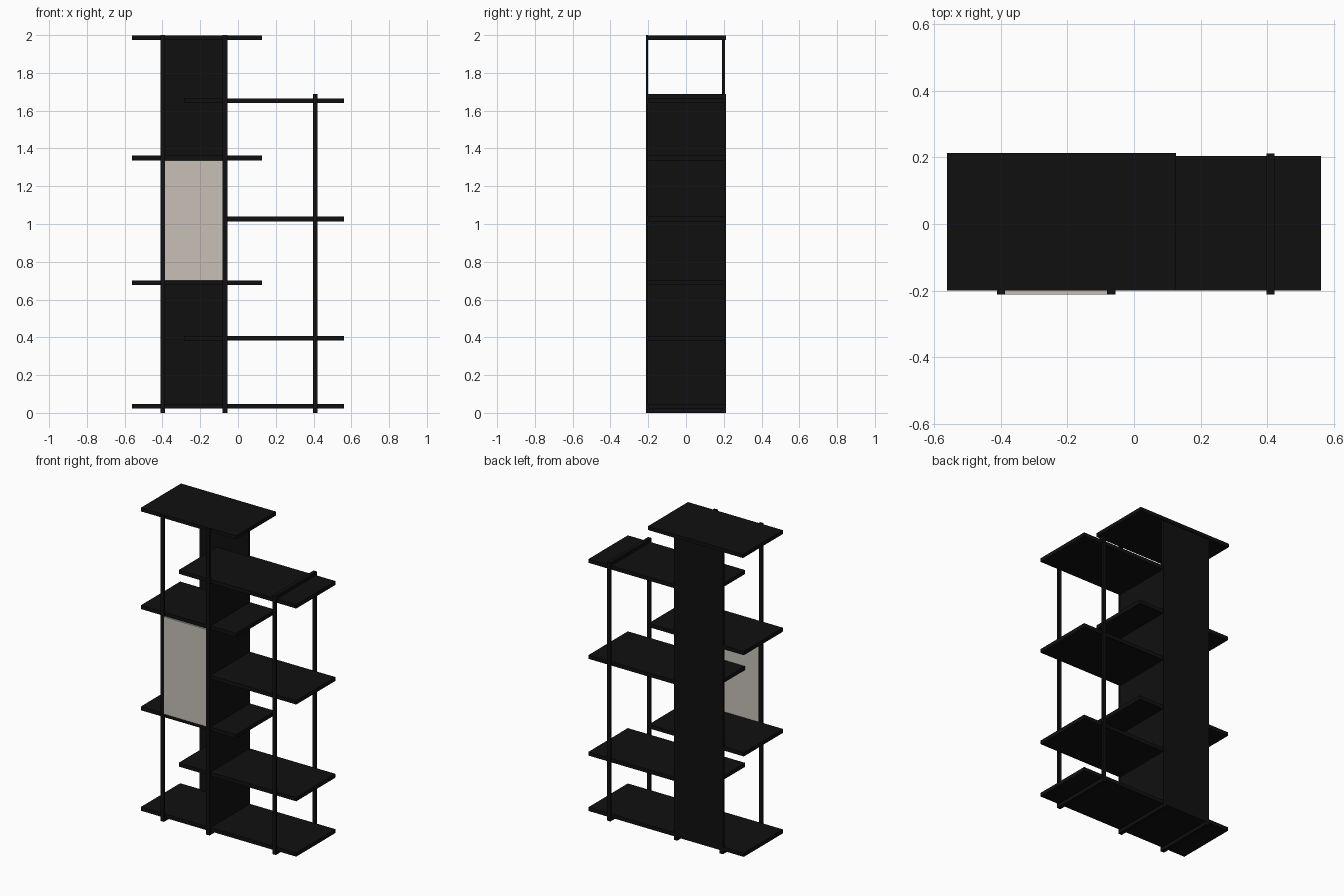
import bpy

if "Cube" in bpy.data.objects:
    bpy.data.objects.remove(bpy.data.objects["Cube"])


def material(name, rgb):
    m = bpy.data.materials.new(name)
    m.diffuse_color = (*rgb, 1)
    m.use_nodes = True
    m.node_tree.nodes["Principled BSDF"].inputs["Base Color"].default_value = m.diffuse_color
    return m


BLACK = material("black wood", (0.005, 0.005, 0.005))
BEIGE = material("warm grey", (0.57, 0.53, 0.475))


def box(name, x, y, z, mat=BLACK):
    """Box from (min, max) ranges on each axis."""
    bpy.ops.mesh.primitive_cube_add(size=1, location=[(a + b) / 2 for a, b in (x, y, z)])
    o = bpy.context.object
    o.name = name
    o.scale = [b - a for a, b in (x, y, z)]
    bpy.ops.object.transform_apply(location=False, rotation=False, scale=True)
    o.data.materials.append(mat)
    return o


FRONT, BACK, T = -0.2, 0.204, 0.025

# full width base shelf
box("base_shelf", (-0.56, 0.56), (FRONT, BACK), (0.022, 0.047))

# left hand shelves
for z in (0.677, 1.337):
    box("left_shelf", (-0.56, 0.126), (FRONT, BACK), (z, z + T))
box("top_shelf", (-0.56, 0.126), (FRONT, 0.213), (1.974, 1.998))

# right hand shelves, running through the side panel
for z in (0.383, 1.014, 1.64):
    box("right_shelf", (-0.287, 0.56), (FRONT, BACK), (z, z + T))

# front posts and floor bars of the column
for x in (-0.411, -0.081):
    box("front_post", (x, x + T), (-0.212, FRONT), (0, 2.0))
    box("floor_bar", (x, x + T), (-0.212, 0.206), (0, 0.022))

# back and side panels of the column
box("back_panel", (-0.411, -0.056), (0.19, 0.206), (0.022, 1.974))
box("side_panel", (-0.078, -0.057), (FRONT, 0.19), (0.022, 1.64))

# closed frame at the right
fx = (0.397, 0.421)
for y in ((-0.212, FRONT), (BACK - 0.004, 0.212)):
    box("frame_post", fx, y, (0, 1.687))
box("frame_top_bar", fx, (FRONT, BACK - 0.004), (1.665, 1.687))
box("frame_floor_bar", fx, (FRONT, BACK - 0.004), (0, 0.022))

# cabinet door
box("door", (-0.386, -0.081), (-0.211, -0.197), (0.702, 1.337), BEIGE)
